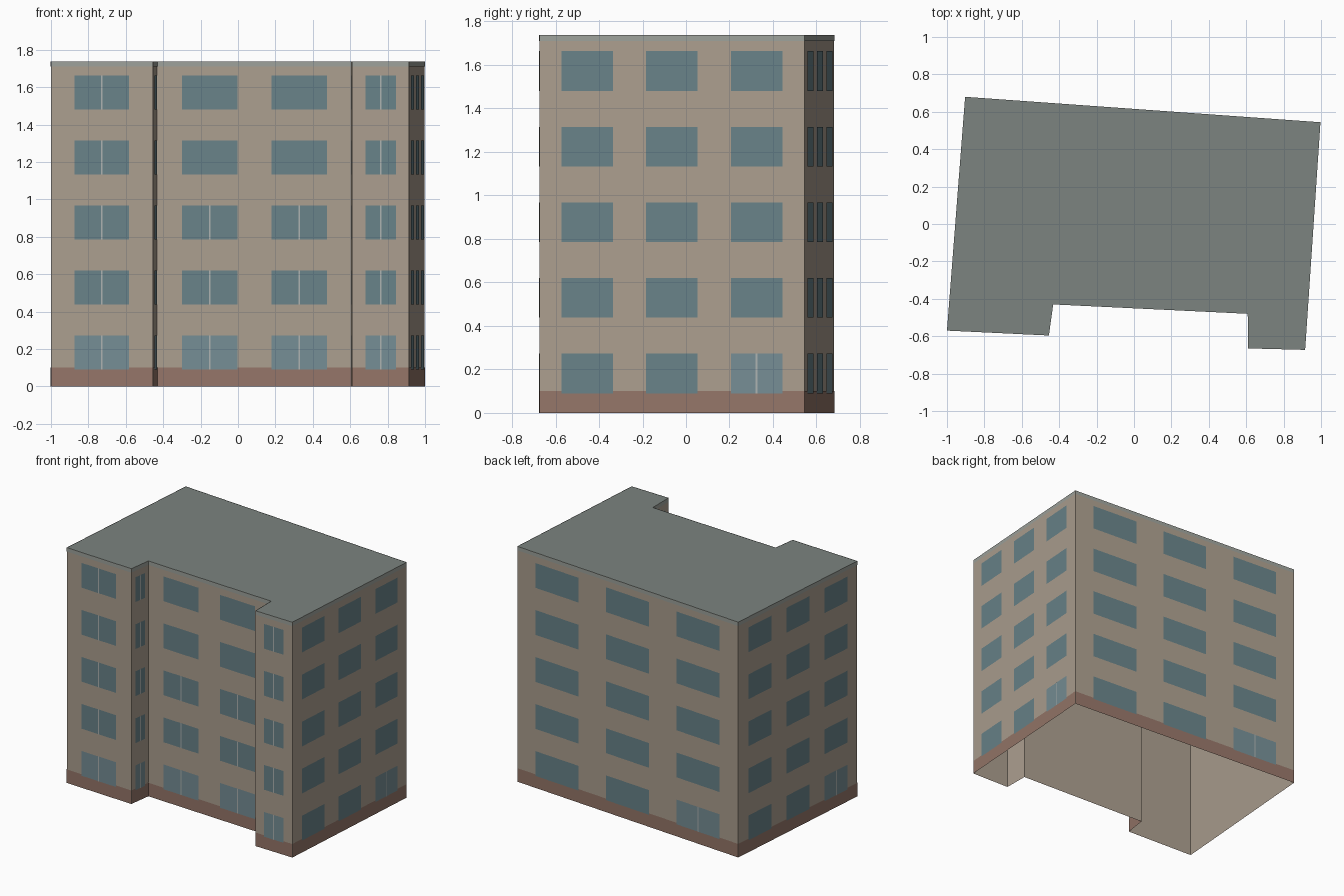
import bpy
from mathutils import Vector

if "Cube" in bpy.data.objects:
    bpy.data.objects.remove(bpy.data.objects["Cube"])

# Footprint, counter-clockwise from the front left corner
PLAN = [(-1.0, -.57), (-.455, -.596), (-.432, -.43), (.608, -.48),
        (.61, -.665), (.915, -.673), (.997, .544), (-.903, .68)]
H = 1.738
FLOORS, PITCH, SILL, WIN_H = 5, .3475, .09, .183


def material(name, rgb):
    m = bpy.data.materials.new(name)
    m.diffuse_color = (*rgb, 1)
    m.use_nodes = True
    m.node_tree.nodes["Principled BSDF"].inputs["Base Color"].default_value = m.diffuse_color
    return m


def add_mesh(name, verts, faces, mat):
    me = bpy.data.meshes.new(name)
    me.from_pydata(verts, [], faces)
    me.materials.append(mat)
    ob = bpy.data.objects.new(name, me)
    bpy.context.collection.objects.link(ob)
    return ob


def edge(i):
    return Vector((*PLAN[i], 0)), Vector((*PLAN[(i + 1) % len(PLAN)], 0))


def panel(i, u0, u1, z0, z1, out=0.0):
    """Upright rectangle on wall i between fractions u0 and u1, moved outward."""
    a, b = edge(i)
    d = b - a
    n = Vector((d.y, -d.x, 0)).normalized() * out
    return [a + d * u + n + Vector((0, 0, z))
            for u, z in ((u0, z0), (u1, z0), (u1, z1), (u0, z1))]


def add_panels(name, panels, mat):
    verts = [v for p in panels for v in p]
    faces = [range(k, k + 4) for k in range(0, len(verts), 4)]
    return add_mesh(name, verts, faces, mat)


wall = material("plaster", (.41, .345, .275))
brick = material("brick", (.30, .18, .14))
trim = material("trim", (.34, .36, .33))
roof = material("roofing", (.20, .23, .215))
glass = material("glass", (.14, .225, .25))
glass_light = material("ground_glass", (.18, .27, .30))
frame = material("frame", (.42, .45, .44))

# Shell: walls and flat roof, open underneath
sides = range(len(PLAN))
add_panels("walls", [panel(i, 0, 1, 0, H) for i in sides], wall)
add_mesh("roof", [(x, y, H) for x, y in PLAN], [list(sides)], roof)

# Base band and roof edge trim
add_panels("base_band", [panel(i, 0, 1, 0, .10, .002) for i in sides], brick)
add_panels("roof_trim", [panel(i, 0, 1, 1.71, H, .002) for i in sides], trim)

# Windows per wall: centres, width (fractions), number of floors with mullions
SINGLE = ((.5,), .535, 5)
PAIR = ((.27, .73), .285, 3)
TRIPLE = ((.18, .5, .82), .195, 0)
LAYOUT = [SINGLE, SINGLE, PAIR, SINGLE, SINGLE, TRIPLE, TRIPLE, TRIPLE]

upper, ground, mullions = [], [], []
for i, (centres, width, split_floors) in enumerate(LAYOUT):
    a, b = edge(i)
    half_bar = min(.004 / (b - a).length, .02)
    for f in range(FLOORS):
        z = SILL + f * PITCH
        for k, c in enumerate(centres):
            split = f < split_floors or (f == 0 and k == 2)
            group = ground if split and f == 0 else upper
            group.append(panel(i, c - width / 2, c + width / 2, z, z + WIN_H, .004))
            if split:
                mullions.append(panel(i, c - half_bar, c + half_bar, z, z + WIN_H, .006))

add_panels("windows", upper, glass)
add_panels("ground_windows", ground, glass_light)
add_panels("window_mullions", mullions, frame)
